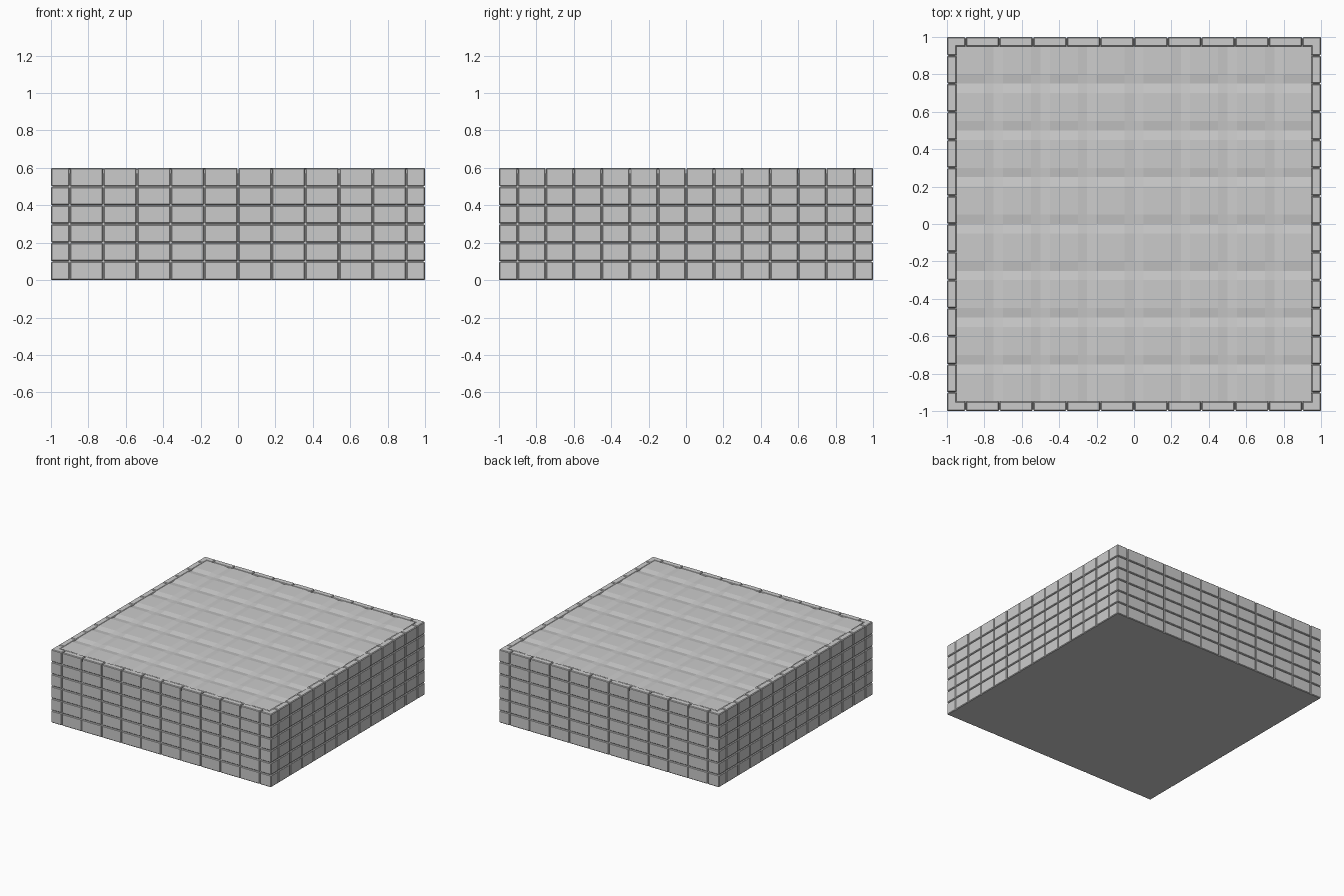
import bpy, bmesh

if "Cube" in bpy.data.objects:
    bpy.data.objects.remove(bpy.data.objects["Cube"])

ROWS, H, D = 6, 0.1, 0.05      # brick rows, row height, brick depth
GAP = 0.002                    # half of the joint between bricks


def finish(bm, name):
    bmesh.ops.recalc_face_normals(bm, faces=bm.faces)
    me = bpy.data.meshes.new(name)
    bm.to_mesh(me)
    bm.free()
    ob = bpy.data.objects.new(name, me)
    bpy.context.collection.objects.link(ob)
    return ob


def add_box(bm, lo, hi):
    vs = bmesh.ops.create_cube(bm, size=1)["verts"]
    for v in vs:
        for i in range(3):
            v.co[i] = hi[i] if v.co[i] > 0 else lo[i]


def brick_wall(name, axis, side, pitch):
    """Wall of bevelled bricks running along axis (0 = x, 1 = y)."""
    n = int(round(0.9 / pitch))
    cuts = [-1] + [i * pitch for i in range(-n, n + 1)] + [1]
    bm = bmesh.new()
    for r in range(ROWS):
        z0 = r * H + (GAP if r else 0)
        z1 = (r + 1) * H - (GAP if r < ROWS - 1 else 0)
        for a, b in zip(cuts, cuts[1:]):
            a += GAP if a > -1 else 0
            b -= GAP if b < 1 else 0
            c0, c1 = sorted((side, side * (1 - D)))
            lo, hi = ((a, c0, z0), (b, c1, z1)) if axis == 0 else ((c0, a, z0), (c1, b, z1))
            add_box(bm, lo, hi)
    ob = finish(bm, name)
    bev = ob.modifiers.new("bevel", "BEVEL")
    bev.width = 0.005
    bev.segments = 1
    return ob


# brick walls on four sides
brick_wall("front_wall", 0, -1, 0.18)
brick_wall("back_wall", 0, 1, 0.18)
brick_wall("right_wall", 1, 1, 0.15)
brick_wall("left_wall", 1, -1, 0.15)

# mortar core behind the joints, giving the flat underside
bm = bmesh.new()
add_box(bm, (-0.992, -0.992, 0), (0.992, 0.992, 0.57))
finish(bm, "mortar_core")

# paved top with shallow V grooves every quarter unit
bm = bmesh.new()
bmesh.ops.create_grid(bm, x_segments=38, y_segments=38, size=0.95)


def groove(t):
    d = abs(t - round(t / 0.25) * 0.25)
    return max(0, 1 - d / 0.05) if abs(t) < 0.9 else 0


for v in bm.verts:
    v.co.z = 0.599 - 0.008 * max(groove(v.co.x), groove(v.co.y))
finish(bm, "paved_top")
